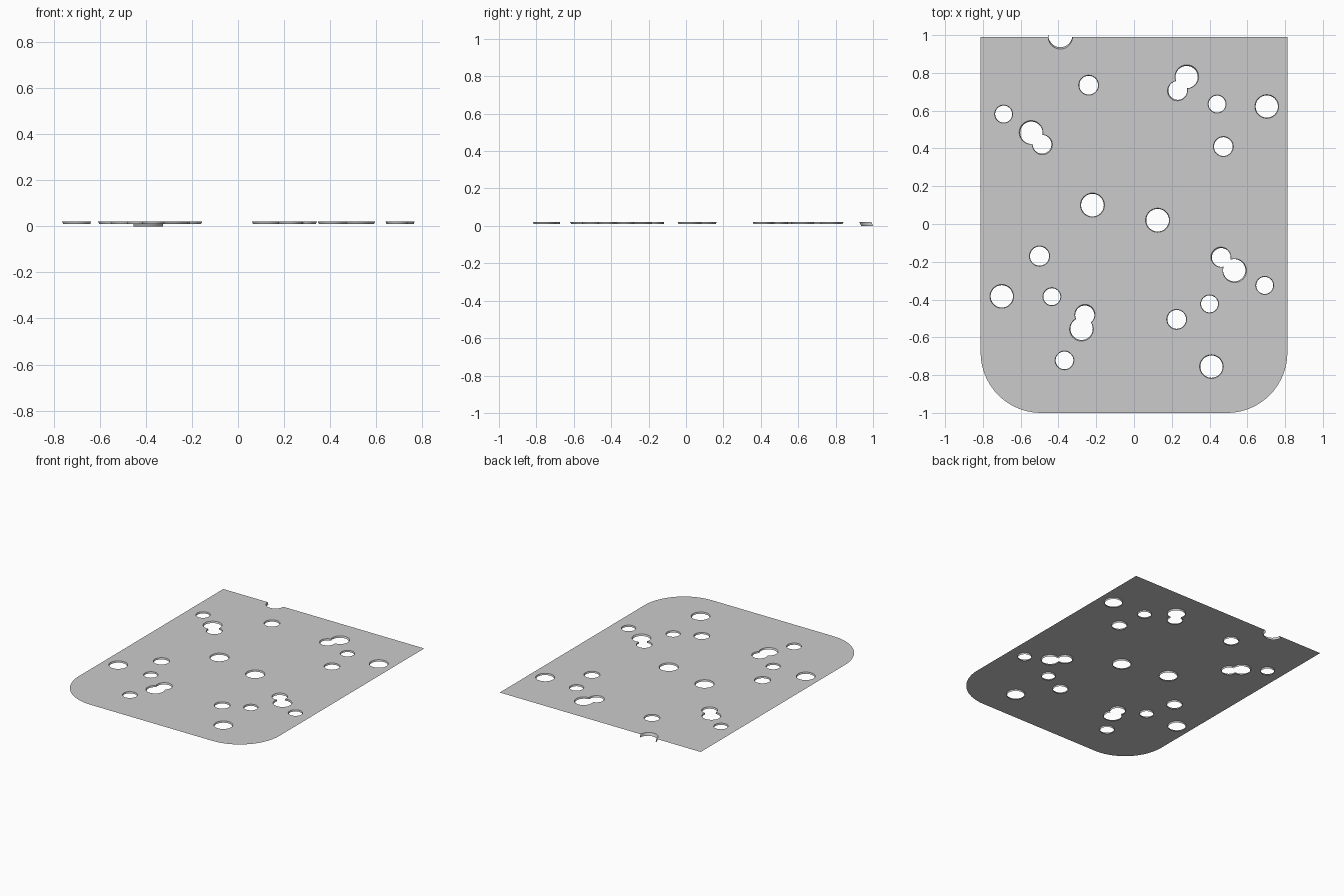
import bpy, bmesh, math

if "Cube" in bpy.data.objects:
    bpy.data.objects.remove(bpy.data.objects["Cube"])

TOP, LOW = 0.021, 0.010        # sheet height and lower edge of the hole walls
X, Y0, Y1, R = 0.812, -1.0, 0.99, 0.32
NX, NR = -0.39, 0.064          # edge notch

# round holes (x, y, radius)
single = [(-.24, .735, .053), (.44, .635, .048), (.703, .622, .063), (.473, .41, .053),
          (-.69, .582, .048), (-.22, .10, .064), (.125, .02, .064), (-.50, -.17, .054),
          (.692, -.325, .048), (-.70, -.383, .063), (-.435, -.385, .048), (.40, -.423, .048),
          (.226, -.505, .053), (-.368, -.722, .05), (.41, -.755, .063)]
# merged double holes
double = [((.28, .78, .063), (.23, .705, .053)), ((-.545, .485, .063), (-.485, .42, .053)),
          ((.533, -.247, .063), (.46, -.175, .053)), ((-.278, -.557, .063), (-.26, -.48, .054))]


def arc(x, y, r, a0, a1, n):
    return [(x + r * math.cos(a0 + (a1 - a0) * i / n),
             y + r * math.sin(a0 + (a1 - a0) * i / n)) for i in range(n + 1)]


def pair(a, b):
    pts = []
    for (x, y, r), (u, v, s) in ((a, b), (b, a)):
        d, t = math.hypot(u - x, v - y), math.atan2(v - y, u - x)
        h = math.acos((d * d + r * r - s * s) / (2 * d * r))
        pts += arc(x, y, r, t + h, t + 2 * math.pi - h, 24)[:-1]
    return pts


def finish(bm, name):
    me = bpy.data.meshes.new(name)
    bm.to_mesh(me)
    bm.free()
    me.materials.append(grey)
    ob = bpy.data.objects.new(name, me)
    bpy.context.collection.objects.link(ob)
    return ob


grey = bpy.data.materials.new("light grey")
grey.diffuse_color = (0.6, 0.6, 0.6, 1)
grey.use_nodes = True
grey.node_tree.nodes["Principled BSDF"].inputs["Base Color"].default_value = grey.diffuse_color
pi = math.pi

holes = [arc(x, y, r, 0, 2 * pi, 32)[:-1] for x, y, r in single] + [pair(a, b) for a, b in double]
notch = arc(NX, Y1, NR, -pi, 0, 20)
outline = ([(X, Y1)] + notch[::-1] + [(-X, Y1)]
           + arc(-X + R, Y0 + R, R, pi, 1.5 * pi, 20)
           + arc(X - R, Y0 + R, R, 1.5 * pi, 2 * pi, 20))

# flat sheet, filled between the outline and the holes
bm = bmesh.new()
edges = []
for loop in [outline] + holes:
    vs = [bm.verts.new((x, y, TOP)) for x, y in loop]
    edges += [bm.edges.new((vs[i - 1], vs[i])) for i in range(len(vs))]
bmesh.ops.triangle_fill(bm, edges=edges, use_beauty=True, use_dissolve=False, normal=(0, 0, 1))
for f in bm.faces:
    f.normal_update()
    if f.normal.z < 0:
        f.normal_flip()
finish(bm, "sheet")

# short walls hanging from each hole, narrowing slightly
bm = bmesh.new()


def wall(loop, closed, low, shrink, dy):
    cx = sum(p[0] for p in loop) / len(loop)
    cy = sum(p[1] for p in loop) / len(loop)
    a = [bm.verts.new((x, y, TOP)) for x, y in loop]
    b = [bm.verts.new((cx + (x - cx) * shrink, cy + (y - cy) * shrink + dy, low)) for x, y in loop]
    for i in range(0 if closed else 1, len(loop)):
        bm.faces.new((a[i - 1], a[i], b[i], b[i - 1])).smooth = True


for h in holes:
    wall(h, True, LOW, 0.94, 0)
wall(notch, False, 0.0, 1.0, 0.01)
finish(bm, "hole_walls")
